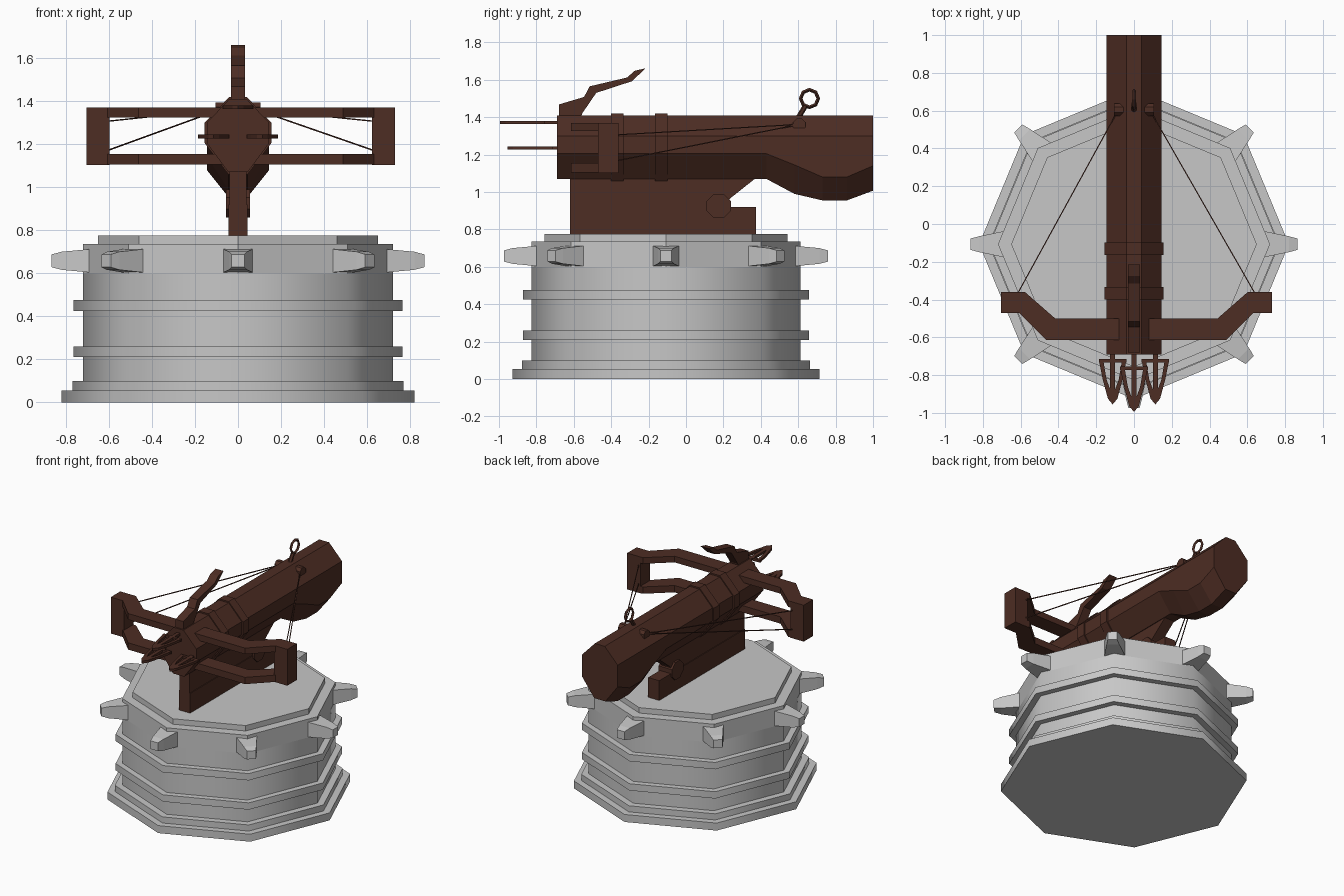
import bpy
import bmesh
import math
from mathutils import Vector

cube = bpy.data.objects.get("Cube")
if cube:
    bpy.data.objects.remove(cube, do_unlink=True)


def material(name, rgb):
    m = bpy.data.materials.new(name)
    m.use_nodes = True
    m.diffuse_color = (*rgb, 1)
    m.node_tree.nodes["Principled BSDF"].inputs["Base Color"].default_value = (*rgb, 1)
    return m


STONE = material("stone grey", (0.57, 0.57, 0.57))
WOOD = material("dark wood", (0.075, 0.026, 0.017))
BASE_Y = -0.107


def loft(name, rings, mat):
    """Skin a list of equal-length point rings and cap both ends."""
    bm = bmesh.new()
    rows = [[bm.verts.new(p) for p in ring] for ring in rings]
    n = len(rows[0])
    for a, b in zip(rows, rows[1:]):
        for i in range(n):
            bm.faces.new((a[i], a[(i + 1) % n], b[(i + 1) % n], b[i]))
    bm.faces.new(rows[0][::-1])
    bm.faces.new(rows[-1])
    bmesh.ops.recalc_face_normals(bm, faces=bm.faces)
    me = bpy.data.meshes.new(name)
    bm.to_mesh(me)
    bm.free()
    me.materials.append(mat)
    ob = bpy.data.objects.new(name, me)
    bpy.context.collection.objects.link(ob)
    return ob


def prism(name, pts, axis, lo, hi, mat=WOOD):
    """Extrude a 2D outline along x (pts are y, z) or z (pts are x, y)."""
    def place(p, d):
        return (d, p[0], p[1]) if axis == "x" else (p[0], p[1], d)
    return loft(name, [[place(p, d) for p in pts] for d in (lo, hi)], mat)


def box(name, x, y, z):
    return prism(name, [(x[0], y[0]), (x[1], y[0]), (x[1], y[1]), (x[0], y[1])], "z", *z)


def rod(name, a, b, r, sides=6):
    a, b = Vector(a), Vector(b)
    q = (b - a).to_track_quat("Z", "Y")
    ring = [q @ Vector((r * math.cos(t), r * math.sin(t), 0))
            for t in (math.tau * (i + 0.5) / sides for i in range(sides))]
    return loft(name, [[a + v for v in ring], [b + v for v in ring]], WOOD)


def octagon(r, z):
    return [(r * math.cos(i * math.pi / 4), BASE_Y + r * math.sin(i * math.pi / 4), z)
            for i in range(8)]


# Stepped eight-sided pedestal, softly shaded around the drum
steps = [(0.82, 0, 0.055), (0.77, 0.055, 0.1), (0.72, 0.1, 0.21), (0.765, 0.21, 0.26),
         (0.72, 0.26, 0.425), (0.765, 0.425, 0.475), (0.72, 0.475, 0.6)]
drum = loft("pedestal_drum", [octagon(r, z) for r, lo, hi in steps for z in (lo, hi)], STONE)
bpy.ops.object.select_all(action="DESELECT")
drum.select_set(True)
bpy.context.view_layer.objects.active = drum
bpy.ops.object.shade_smooth_by_angle(angle=math.radians(50))

crown = [(0.72, 0.6), (0.72, 0.735), (0.65, 0.735), (0.65, 0.775)]
loft("pedestal_crown", [octagon(r, z) for r, z in crown], STONE)

# Blunt studs on the crown corners
for i in range(8):
    t = i * math.pi / 4
    out = Vector((math.cos(t), math.sin(t), 0))
    side = Vector((-out.y, out.x, 0))
    mid = Vector((0, BASE_Y, 0.658))
    loft(f"crown_stud_{i + 1}",
         [[mid + out * d + side * (w * sx) + Vector((0, 0, h * sz))
           for sx, sz in ((-1, -1), (1, -1), (1, 1), (-1, 1))]
          for d, w, h in ((0.66, 0.075, 0.057), (0.82, 0.042, 0.042), (0.866, 0.03, 0.03))],
         STONE)

# Mount under the barrel, with a pivot pin
box("mount_foot", (-0.045, 0.045), (-0.62, 0.375), (0.77, 0.92))
prism("mount_rail", [(-0.62, 0.92), (0.22, 0.92), (0.235, 0.965), (0.38, 1.08), (-0.62, 1.08)],
      "x", -0.04, 0.04)
rod("pivot_pin", (-0.055, 0.175, 0.925), (0.055, 0.175, 0.925), 0.07, 8)


# Eight-sided barrel that swells into the stock
def section(y, low, edge, grow=0.0):
    half = [(0.04, 1.41 + grow), (0.145 + grow, 1.3), (0.145 + grow, edge), (0.045, low - grow)]
    return [(x, y, z) for x, z in half] + [(-x, y, z) for x, z in half[::-1]]


stations = [(-0.69, 1.07, 1.205), (0.43, 1.07, 1.205), (0.58, 0.99, 1.145),
            (0.73, 0.955, 1.08), (0.86, 0.955, 1.08), (1.0, 1.007, 1.14)]
loft("barrel_and_stock", [section(*s) for s in stations], WOOD)
for i, y in enumerate((-0.4, -0.165)):
    loft(f"barrel_band_{i + 1}",
         [section(y, 1.07, 1.205, 0.01), section(y + 0.066, 1.07, 1.205, 0.01)], WOOD)

# Twin bow limbs, end blocks, strings and string knobs
BOW_X = 0.0125
limb = [(0, -0.615), (0.475, -0.615), (0.62, -0.47), (0.62, -0.36), (0.59, -0.36),
        (0.43, -0.5), (0, -0.5)]
for label, s in (("left", 1), ("right", -1)):
    outline = [(BOW_X + s * x, y) for x, y in limb]
    prism(f"{label}_upper_limb", outline, "z", 1.325, 1.37)
    prism(f"{label}_lower_limb", outline, "z", 1.105, 1.155)
    box(f"{label}_limb_end", sorted((BOW_X + s * 0.61, BOW_X + s * 0.717)),
        (-0.47, -0.36), (1.103, 1.37))
    for part, z in (("upper", 1.305), ("lower", 1.165)):
        rod(f"{label}_{part}_string", (BOW_X + s * 0.635, -0.38, z),
            (s * 0.08, 0.61, 1.362), 0.004, 4)
    rod(f"{label}_string_knob", (s * 0.04, 0.605, 1.36), (s * 0.105, 0.605, 1.36), 0.036, 8)

# Rear sight ring on a slanted post
rod("sight_post", (0, 0.59, 1.38), (0, 0.638, 1.46), 0.014)
bpy.ops.mesh.primitive_torus_add(major_segments=8, minor_segments=4, major_radius=0.047,
                                 minor_radius=0.01, location=(0, 0.66, 1.5),
                                 rotation=(0, math.pi / 2, 0))
sight = bpy.context.object
sight.name = "sight_ring"
sight.data.materials.append(WOOD)

# Cocking lever above the muzzle
prism("cocking_lever",
      [(-0.68, 1.4), (-0.68, 1.468), (-0.545, 1.508), (-0.515, 1.565), (-0.315, 1.612),
       (-0.275, 1.648), (-0.215, 1.662), (-0.29, 1.592), (-0.48, 1.53), (-0.555, 1.42),
       (-0.56, 1.4)], "x", -0.032, 0.032)

# Three barbed bolts: shaft, crossbar and two converging blades
for label, x, z, tip in (("left", 0.113, 1.235, -0.955), ("middle", 0, 1.372, -0.995),
                         ("right", -0.113, 1.235, -0.955)):
    lo, hi = z - 0.009, z + 0.009
    bar = tip + 0.235
    box(f"{label}_bolt_shaft", (x - 0.013, x + 0.013), (tip + 0.03, -0.6), (lo, hi))
    box(f"{label}_bolt_crossbar", (x - 0.073, x + 0.073), (bar - 0.012, bar + 0.006), (lo, hi))
    for side, s in (("outer", 1), ("inner", -1)):
        blade = [(0, tip), (0.025, tip + 0.03), (0.052, tip + 0.13), (0.073, bar),
                 (0.05, bar), (0.032, tip + 0.13), (0, tip + 0.045)]
        prism(f"{label}_bolt_{side}_blade", [(x + s * a, b) for a, b in blade], "z", lo, hi)
